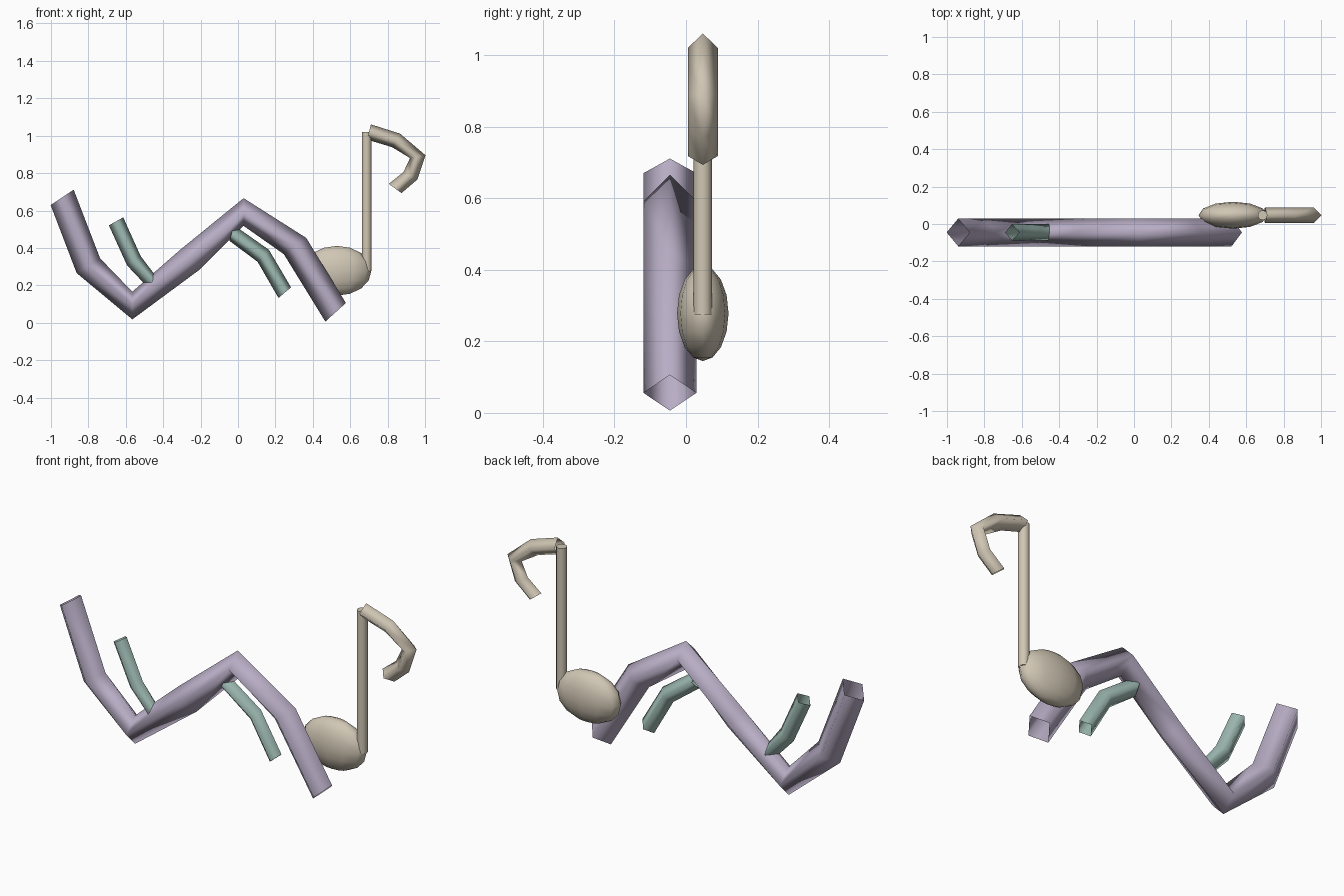
import bpy, bmesh, math
from mathutils import Vector

if "Cube" in bpy.data.objects:
    bpy.data.objects.remove(bpy.data.objects["Cube"])


def material(name, rgb):
    m = bpy.data.materials.new(name)
    m.diffuse_color = (*rgb, 1)
    m.use_nodes = True
    m.node_tree.nodes["Principled BSDF"].inputs["Base Color"].default_value = m.diffuse_color
    return m


lilac = material("lilac", (0.48, 0.42, 0.56))
sage = material("sage green", (0.35, 0.50, 0.455))
sand = material("warm sand", (0.63, 0.565, 0.455))


def finish(name, bm, mat):
    bmesh.ops.recalc_face_normals(bm, faces=bm.faces)
    for f in bm.faces:
        f.smooth = True
    me = bpy.data.meshes.new(name)
    bm.to_mesh(me)
    bm.free()
    me.materials.append(mat)
    ob = bpy.data.objects.new(name, me)
    bpy.context.collection.objects.link(ob)
    return ob


def tube(name, y, r, rings, mat):
    """Open diamond tube; each ring is (x, z, direction of its upper ridge)."""
    bm = bmesh.new()
    loops = []
    for x, z, dx, dz in rings:
        c = Vector((x, y, z))
        up = Vector((dx, 0, dz)).normalized() * r
        side = Vector((0, r, 0))
        loops.append([bm.verts.new(c + o) for o in (up, side, -up, -side)])
    for a, b in zip(loops, loops[1:]):
        for i in range(4):
            j = (i + 1) % 4
            bm.faces.new((a[i], a[j], b[j], b[i]))
    return finish(name, bm, mat)


# Zigzag main ribbon
tube("main_wave", -0.045, 0.074, [
    (-0.94, 0.67, 0.12, 0.08),
    (-0.80, 0.305, 0.12, 0.075),
    (-0.565, 0.092, 0.0, 1),
    (-0.26, 0.335, -0.10, 0.11),
    (0.03, 0.592, 0.0, 1),
    (0.305, 0.41, 0.11, 0.08),
    (0.522, 0.056, 0.105, 0.095)], lilac)

# Small echo strokes
tube("left_stroke", -0.045, 0.044, [
    (-0.652, 0.542, 0.075, 0.042),
    (-0.557, 0.332, 0.065, 0.045),
    (-0.455, 0.214, 0.01, 0.043)], sage)
tube("right_stroke", -0.045, 0.044, [
    (-0.034, 0.48, 0.012, 0.044),
    (0.135, 0.358, 0.035, 0.037),
    (0.25, 0.161, 0.033, 0.028)], sage)

# Note flag
tube("note_flag", 0.047, 0.042, [
    (0.70, 1.02, 0.01, 0.037),
    (0.845, 0.975, 0.021, 0.035),
    (0.961, 0.888, 0.033, 0.006),
    (0.922, 0.786, 0.03, -0.016),
    (0.84, 0.718, 0.033, -0.024)], sand)

# Note head
bm = bmesh.new()
bmesh.ops.create_uvsphere(bm, u_segments=12, v_segments=8, radius=1)
bmesh.ops.scale(bm, vec=(0.184, 0.072, 0.133), verts=bm.verts)
bmesh.ops.translate(bm, vec=(0.529, 0.047, 0.278), verts=bm.verts)
finish("note_head", bm, sand)

# Note stem
bm = bmesh.new()
bmesh.ops.create_cone(bm, cap_ends=True, segments=12, radius1=0.026,
                      radius2=0.026, depth=0.745)
bmesh.ops.translate(bm, vec=(0.688, 0.047, 0.648), verts=bm.verts)
stem = finish("note_stem", bm, sand)
bpy.context.view_layer.objects.active = stem
stem.select_set(True)
bpy.ops.object.shade_smooth_by_angle(angle=math.radians(40))
